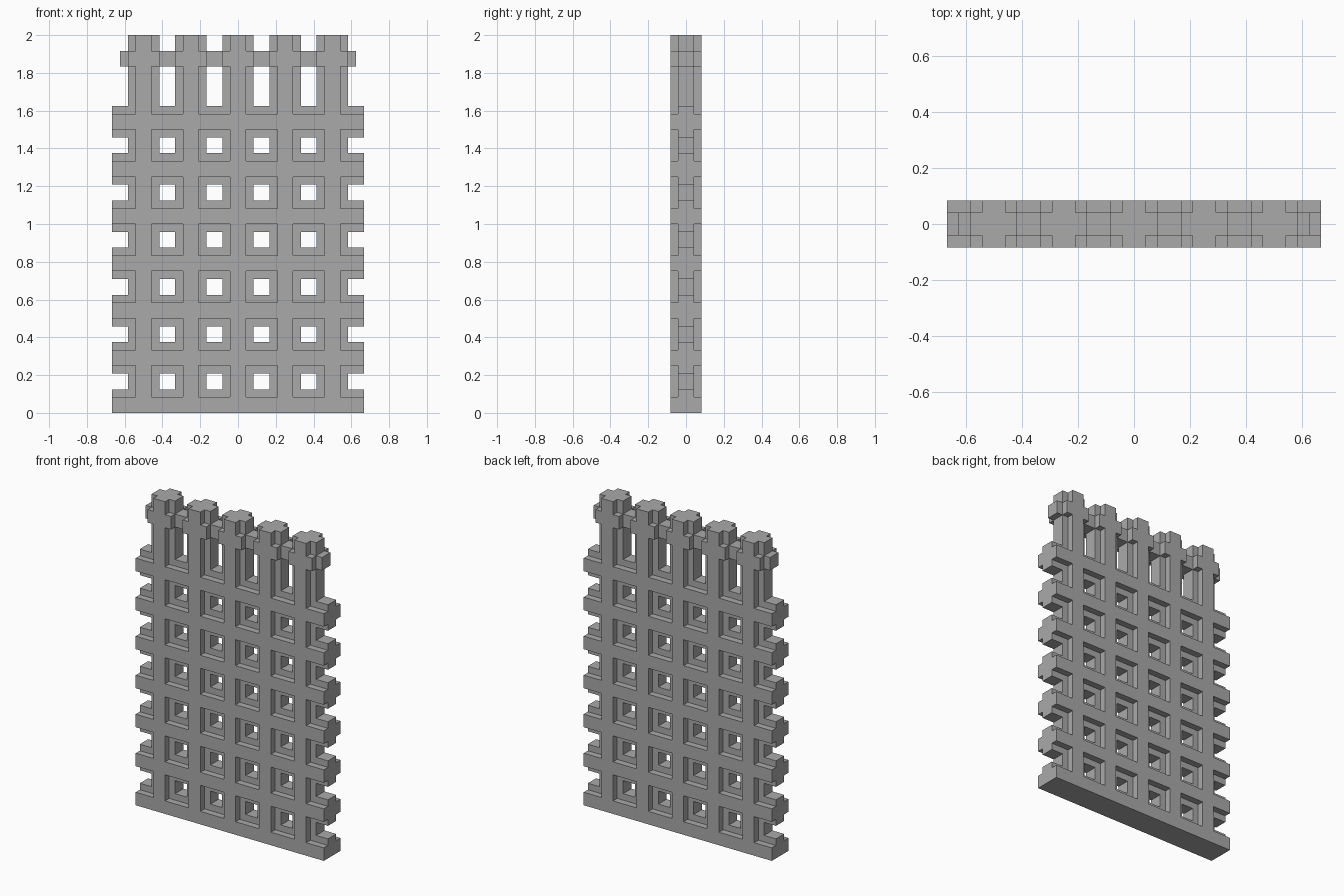
import bpy

if "Cube" in bpy.data.objects:
    bpy.data.objects.remove(bpy.data.objects["Cube"])

U = 1 / 24  # grid unit: the whole gate sits on a 2/48 grid

metal = bpy.data.materials.new("iron_grey")
metal.diffuse_color = (0.4, 0.4, 0.4, 1)
metal.use_nodes = True
metal.node_tree.nodes["Principled BSDF"].inputs["Base Color"].default_value = metal.diffuse_color

# Plus-shaped cross-section: 4 units across with 1-unit notched corners
PLUS = [(-1, -2), (1, -2), (1, -1), (2, -1), (2, 1), (1, 1),
        (1, 2), (-1, 2), (-1, 1), (-2, 1), (-2, -1), (-1, -1)]
# Bottom rail section: the lower lip is cut flush with the ground
BASE = [(-1, -2), (1, -2), (1, -1), (2, -1), (2, 1), (1, 1),
        (-1, 1 + 1), (-1, 1)]
BASE = [(-1, -2), (2, -2 + 1), (2, 1), (1, 1), (1, 2), (-1, 2)]
BASE = [(-1, -2), (1, -2), (1, -1), (2, -1), (2, 1), (1, 1), (1, 2), (-1, 2)]
SQUARE = [(-2, -2), (2, -2), (2, 2), (-2, 2)]
FLAT = [(-1, -1), (1, -1), (1, 1), (-1, 1)]


def bar(name, profile, place, start, end):
    """Extrude a profile from start to end; place maps (a, b, t) to xyz."""
    n = len(profile)
    verts = [[c * U for c in place(a, b, t)]
             for t in (start, end) for a, b in profile]
    faces = [[i, (i + 1) % n, n + (i + 1) % n, n + i] for i in range(n)]
    faces += [list(range(n))[::-1], list(range(n, 2 * n))]
    mesh = bpy.data.meshes.new(name)
    mesh.from_pydata(verts, [], faces)
    mesh.materials.append(metal)
    obj = bpy.data.objects.new(name, mesh)
    bpy.context.collection.objects.link(obj)


# Upright posts, each with a square collar near the top
for i in range(5):
    cx = -12 + 6 * i
    up = lambda a, b, t: (cx + a, b, t)
    bar(f"post_{i + 1}", PLUS, up, 0, 48)
    bar(f"collar_{i + 1}", SQUARE, up, 44, 46)

# Horizontal rails, the lowest one flat on the ground
for i in range(7):
    cz = 1 + 6 * i
    across = lambda a, b, t: (t, b, cz + a)
    bar(f"rail_{i + 1}", BASE if i == 0 else PLUS, across, -16, 16)

# Thin top rail joining the collars
bar("top_rail", FLAT, lambda a, b, t: (t, b, 45 + a), -15, 15)
